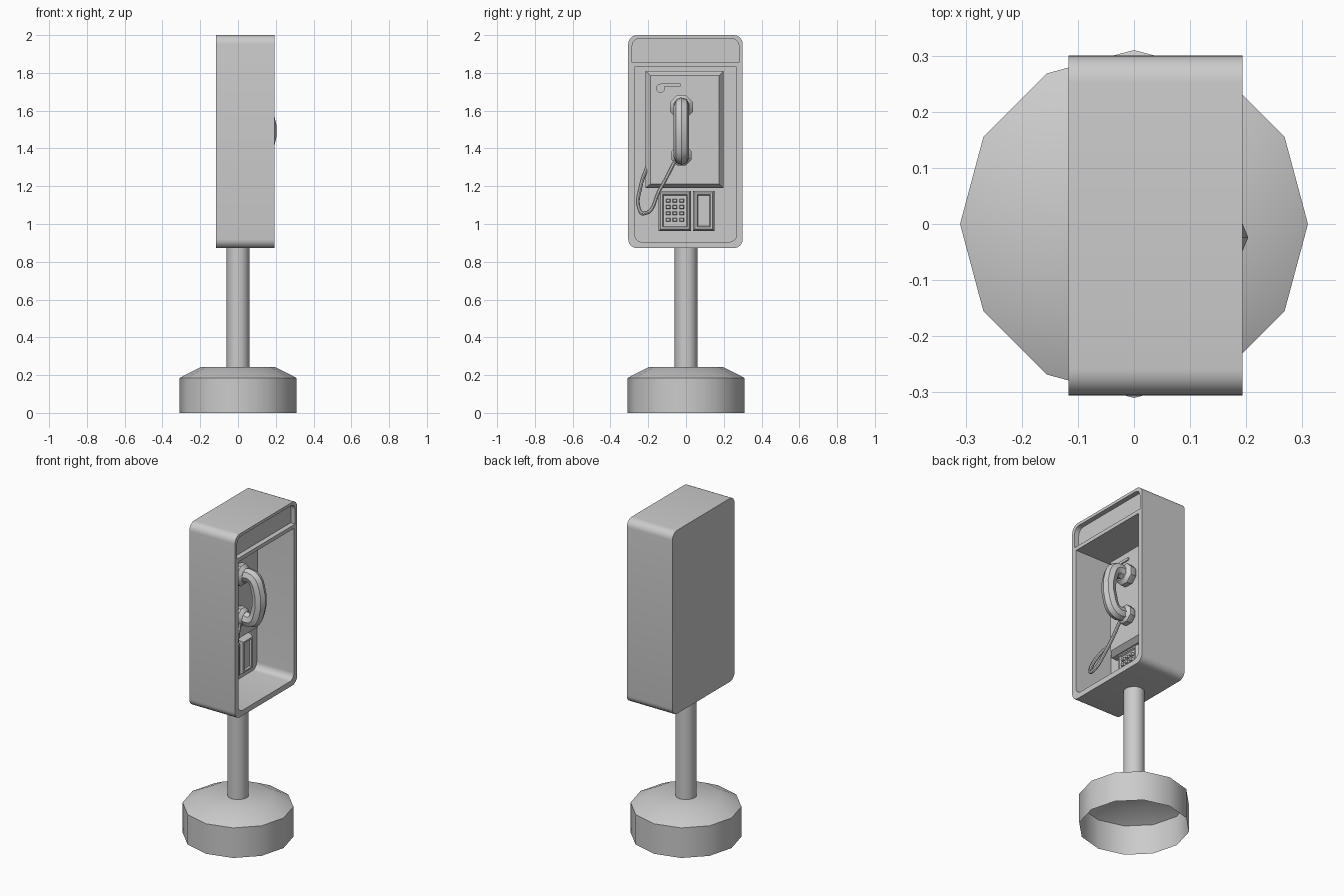
import bpy, bmesh
from math import sin, cos, pi
from mathutils import Vector

if "Cube" in bpy.data.objects:
    bpy.data.objects.remove(bpy.data.objects["Cube"])


def loft(name, rings, cap_start=True, cap_end=True):
    """Skin a stack of equal-length 3D point rings."""
    bm = bmesh.new()
    vs = [[bm.verts.new(p) for p in r] for r in rings]
    n = len(vs[0])
    for a, b in zip(vs, vs[1:]):
        for i in range(n):
            j = (i + 1) % n
            bm.faces.new((a[i], a[j], b[j], b[i]))
    if cap_start:
        bm.faces.new(vs[0][::-1])
    if cap_end:
        bm.faces.new(vs[-1])
    bmesh.ops.recalc_face_normals(bm, faces=bm.faces)
    me = bpy.data.meshes.new(name)
    bm.to_mesh(me)
    bm.free()
    ob = bpy.data.objects.new(name, me)
    bpy.context.collection.objects.link(ob)
    return ob


def smooth(ob, angle=0.7):
    bpy.ops.object.select_all(action='DESELECT')
    ob.select_set(True)
    bpy.context.view_layer.objects.active = ob
    bpy.ops.object.shade_smooth_by_angle(angle=angle)
    return ob


def rect(x, y0, y1, z0, z1, r_bottom=0, r_top=0, seg=6):
    """Rectangle in the YZ plane, corners rounded separately at top and bottom."""
    pts = []
    corners = [(y1, z0, -1, 1, r_bottom, -pi / 2), (y1, z1, -1, -1, r_top, 0),
               (y0, z1, 1, -1, r_top, pi / 2), (y0, z0, 1, 1, r_bottom, pi)]
    for y, z, sy, sz, r, a0 in corners:
        cy, cz = y + sy * r, z + sz * r
        for k in range(seg + 1 if r else 1):
            a = a0 + pi / 2 * k / seg
            pts.append(Vector((x, cy + r * cos(a), cz + r * sin(a))))
    return pts


def disc_z(r, z, n):
    return [(r * cos(2 * pi * i / n), r * sin(2 * pi * i / n), z) for i in range(n)]


def disc_x(r, x, y, z, n=8):
    return [(x, y + r * cos(2 * pi * (i + .5) / n), z + r * sin(2 * pi * (i + .5) / n))
            for i in range(n)]


def tube(name, pts, r, res):
    """Round tube through the points, turned into a mesh."""
    cu = bpy.data.curves.new(name, 'CURVE')
    cu.dimensions = '3D'
    cu.bevel_depth, cu.bevel_resolution, cu.resolution_u = r, 2, res
    cu.use_fill_caps = True
    sp = cu.splines.new('BEZIER')
    sp.bezier_points.add(len(pts) - 1)
    for bp, p in zip(sp.bezier_points, pts):
        bp.co = p
        bp.handle_left_type = bp.handle_right_type = 'AUTO'
    ob = bpy.data.objects.new(name, cu)
    bpy.context.collection.objects.link(ob)
    bpy.ops.object.select_all(action='DESELECT')
    ob.select_set(True)
    bpy.context.view_layer.objects.active = ob
    bpy.ops.object.convert(target='MESH')
    return smooth(bpy.context.object)


def cut(ob, rings):
    cutter = loft(ob.name + "_cutter", rings)
    cutter.hide_render = True
    mod = ob.modifiers.new("cut", 'BOOLEAN')
    mod.operation, mod.solver, mod.object = 'DIFFERENCE', 'EXACT', cutter
    bpy.context.view_layer.objects.active = ob
    bpy.ops.object.modifier_apply(modifier=mod.name)
    bpy.data.objects.remove(cutter)


BACK, FRONT, WALL, PANEL = -0.117, 0.193, -0.06, 0.012

# Hollow twelve-sided foot, open underneath
smooth(loft("base", [disc_z(.31, 0, 12), disc_z(.31, .185, 12), disc_z(.197, .243, 12)],
            cap_start=False))
# Post
smooth(loft("post", [disc_z(.06, .24, 16), disc_z(.06, .88, 16)]))

# Cabinet with phone bay and sign recess
cab = loft("cabinet", [rect(x, -.306, .30, .872, 2, .047, .047) for x in (BACK, FRONT)])
cut(cab, [rect(x, -.272, .268, .905, 1.832, .04) for x in (WALL, .3)])
cut(cab, [rect(x, -.285, .28, 1.855, 1.982, 0, .04) for x in (FRONT - .03, .3)])
smooth(cab)

# Phone body with bevelled edges
loft("phone_body", [rect(WALL - .005, -.215, .198, 1.19, 1.81),
                    rect(PANEL - .03, -.215, .198, 1.19, 1.81),
                    rect(PANEL, -.188, .175, 1.213, 1.785)])

# Keypad and coin return: raised frames with a shallow sunken middle
def framed(name, y0, y1, z0, z1, wide):
    loops = [(WALL - .005, 0), (-.02, 0), (.002, .011), (.002, wide), (-.008, wide + .005)]
    loft(name, [rect(x, y0 + d, y1 - d, z0 + d, z1 - d) for x, d in loops])


framed("keypad", -.145, .027, .963, 1.176, .02)
framed("coin_return", .037, .15, .963, 1.176, .021)
for row in range(4):
    for col in range(3):
        y, z = -.095 + col * .036, 1.022 + row * .034
        loft("key_button", [rect(-.01, y - .012, y + .012, z - .01, z + .01),
                            rect(.006, y - .009, y + .009, z - .007, z + .007)])

# Coin slot plate: round end with a slim channel
loft("coin_slot_disc", [disc_x(.024, x, -.135, 1.718) for x in (PANEL - .005, PANEL + .008)])
loft("coin_slot_bar", [rect(x, -.135, -.03, 1.729, 1.745) for x in (PANEL - .005, PANEL + .008)])

# Handset: two cups joined by a bowed grip
Y = -.024
for name, z, r in (("earpiece", 1.62, .066), ("mouthpiece", 1.363, .058)):
    smooth(loft(name, [disc_x(r * .85, PANEL - .004, Y, z), disc_x(r, PANEL + .015, Y, z),
                       disc_x(r, PANEL + .04, Y, z), disc_x(r * .68, PANEL + .06, Y, z)]))
tube("handset_grip", [(.05, Y, 1.62), (.115, Y, 1.625), (.15, Y, 1.575),
                      (.15, Y, 1.41), (.115, Y, 1.358), (.05, Y, 1.363)], .041, 3)

# Cord hanging from the mouthpiece and looping back to the phone body
tube("cord", [(.05, -.05, 1.35), (.08, -.14, 1.18), (.12, -.225, 1.055),
              (.11, -.248, 1.08), (.05, -.24, 1.2), (-.03, -.207, 1.30)], .01, 6)
